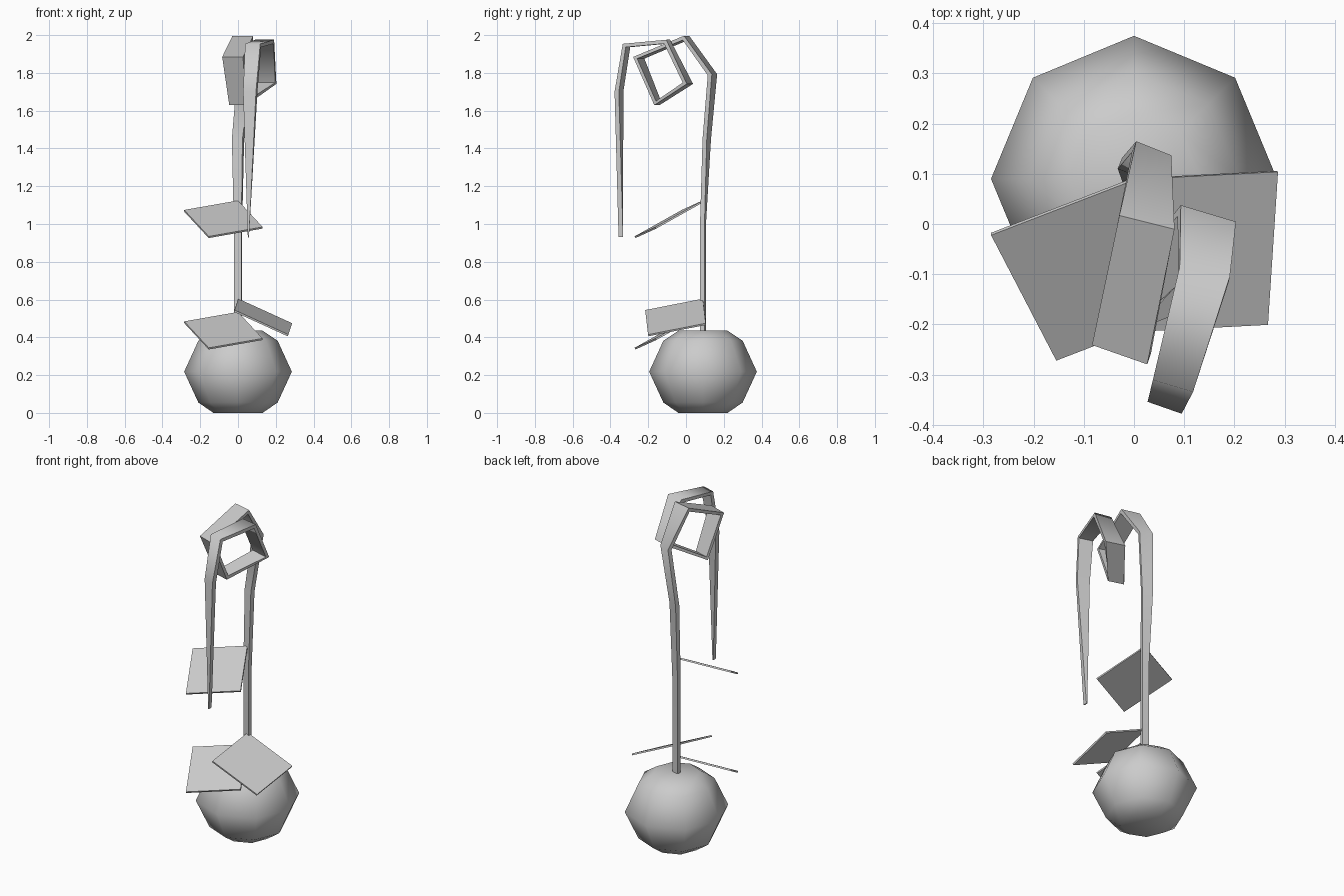
import bpy
import bmesh
import math
from mathutils import Vector

cube = bpy.data.objects.get("Cube")
if cube:
    bpy.data.objects.remove(cube, do_unlink=True)

grey = bpy.data.materials.new("plain_grey")
grey.use_nodes = True
COLOUR = (0.6, 0.6, 0.6, 1)
grey.diffuse_color = COLOUR
grey.node_tree.nodes["Principled BSDF"].inputs["Base Color"].default_value = COLOUR


def finish(name, bm, angle):
    """Turn a bmesh into a shaded object with the grey material."""
    bmesh.ops.recalc_face_normals(bm, faces=bm.faces)
    mesh = bpy.data.meshes.new(name)
    bm.to_mesh(mesh)
    bm.free()
    mesh.materials.append(grey)
    obj = bpy.data.objects.new(name, mesh)
    bpy.context.collection.objects.link(obj)
    bpy.ops.object.select_all(action='DESELECT')
    obj.select_set(True)
    bpy.context.view_layer.objects.active = obj
    bpy.ops.object.shade_smooth_by_angle(angle=math.radians(angle))
    return obj


def loft(name, rings, angle):
    """Skin a list of equal-length closed rings and cap both ends."""
    bm = bmesh.new()
    loops = [[bm.verts.new(p) for p in ring] for ring in rings]
    n = len(loops[0])
    for a, b in zip(loops, loops[1:]):
        for i in range(n):
            j = (i + 1) % n
            bm.faces.new((a[i], a[j], b[j], b[i]))
    bm.faces.new(loops[0])
    bm.faces.new(loops[-1])
    return finish(name, bm, angle)


# Rounded eight-sided pot
profile = [(0.13, 0), (0.21, 0.055), (0.285, 0.218), (0.21, 0.382), (0.13, 0.435)]
loft("pot", [[(r * math.cos(k * math.tau / 8), 0.09 + r * math.sin(k * math.tau / 8), z)
              for k in range(8)] for r, z in profile], 80)

# Flat vine: centre x, y, z, half width and its sideways lean
stations = [
    (0, 0.09, 0.42, 0.02, -0.2),
    (0, 0.09, 1.0, 0.02, -0.2),
    (0, 0.11, 1.45, 0.028, -0.4),
    (0.035, 0.14, 1.79, 0.035, -0.4),
    (0.025, 0, 1.985, 0.055, -0.25),
    (-0.025, -0.25, 1.88, 0.055, -0.35),
    (0, -0.15, 1.64, 0.045, -0.3),
    (0.145, 0.01, 1.745, 0.055, -0.3),
    (0.14, -0.1, 1.965, 0.05, -0.2),
    (0.08, -0.315, 1.945, 0.04, -0.3),
    (0.065, -0.355, 1.7, 0.034, -0.35),
    (0.055, -0.345, 0.93, 0.003, 0),
]
THICK = 0.012
centres = [Vector(s[:3]) for s in stations]
rings = []
for i, (c, s) in enumerate(zip(centres, stations)):
    before = (c - centres[max(i - 1, 0)]).normalized()
    after = (centres[min(i + 1, len(centres) - 1)] - c).normalized()
    side = Vector((1, s[4], 0)) * s[3]
    out = (before + after).cross(side).normalized() * THICK
    rings.append([c - side - out, c + side - out, c + side + out, c - side + out])
loft("curling_vine", rings, 75)


def leaf(name, corner, across, along, lift=0):
    """Thin parallelogram plate starting at the stem."""
    p, u, v = Vector(corner), Vector(across), Vector(along)
    p.z += lift
    n = u.cross(v).normalized() * 0.005
    quad = [p, p + u, p + u + v, p + v]
    return loft(name, [[q - n for q in quad], [q + n for q in quad]], 30)


# Two matching leaves on the right, one on the left
for name, lift in (("upper_leaf", 0), ("lower_leaf", -0.59)):
    leaf(name, (0, 0.09, 1.12), (-0.285, -0.11, -0.05), (0.13, -0.25, -0.14), lift)
leaf("left_leaf", (0, 0.09, 0.6), (0.285, 0.015, -0.13), (-0.02, -0.305, -0.06))
